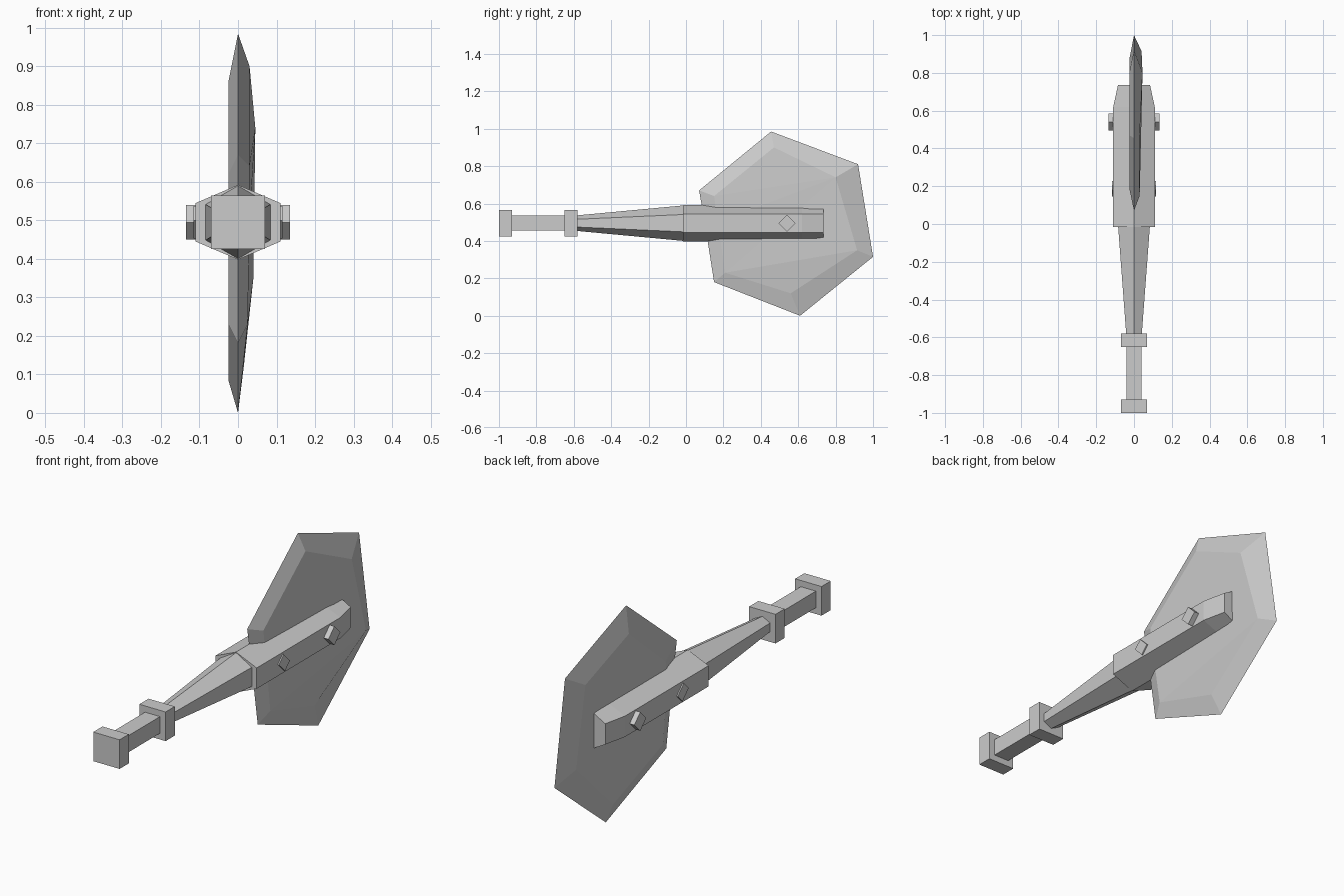
import bpy, bmesh
from math import radians
from mathutils import Matrix

cube = bpy.data.objects.get("Cube")
if cube:
    bpy.data.objects.remove(cube, do_unlink=True)

GREY = (0.6, 0.6, 0.6, 1)
MID = 0.495  # height of the handle axis

metal = bpy.data.materials.new("plain grey")
metal.use_nodes = True
metal.diffuse_color = GREY
metal.node_tree.nodes["Principled BSDF"].inputs["Base Color"].default_value = GREY


def finish(name, bm):
    bmesh.ops.recalc_face_normals(bm, faces=bm.faces)
    mesh = bpy.data.meshes.new(name)
    bm.to_mesh(mesh)
    bm.free()
    mesh.materials.append(metal)
    obj = bpy.data.objects.new(name, mesh)
    bpy.context.collection.objects.link(obj)
    return obj


def box(name, size, centre, turn=0):
    bm = bmesh.new()
    matrix = (Matrix.Translation(centre) @ Matrix.Rotation(radians(turn), 4, 'X')
              @ Matrix.Diagonal((*size, 1)))
    bmesh.ops.create_cube(bm, size=1, matrix=matrix)
    return finish(name, bm)


def loft(name, sections):
    """Hexagonal bar; each section is y, half width, side half height, ridge half height."""
    bm = bmesh.new()
    rings = []
    for y, w, s, r in sections:
        points = [(0, r), (w, s), (w, -s), (0, -r), (-w, -s), (-w, s)]
        rings.append([bm.verts.new((x, y, MID + z)) for x, z in points])
    for a, b in zip(rings, rings[1:]):
        for i in range(6):
            j = (i + 1) % 6
            bm.faces.new((a[i], a[j], b[j], b[i]))
    bm.faces.new(rings[0])
    bm.faces.new(rings[-1])
    return finish(name, bm)


# Handle: square grip between two collars, then a flaring neck
box("pommel", (0.14, 0.07, 0.14), (0, -0.965, MID))
box("grip", (0.08, 0.30, 0.08), (0, -0.79, MID))
box("collar", (0.14, 0.07, 0.14), (0, -0.615, MID))
loft("neck", [(-0.60, 0.04, 0.02, 0.04), (0.0, 0.085, 0.047, 0.096)])

# Head clamp with a chamfered far end
loft("head_clamp", [(-0.015, 0.11, 0.05, 0.097), (0.62, 0.11, 0.05, 0.097),
                    (0.735, 0.085, 0.05, 0.097)])

# Diamond studs on both sides
for side, x in (("left", 1), ("right", -1)):
    box("front_stud_" + side, (0.06, 0.052, 0.066), (x * 0.086, 0.187, MID), 45)
    box("rear_stud_" + side, (0.06, 0.064, 0.064), (x * 0.105, 0.54, MID), 45)

# Blade: sharp rim, flat right face and a slightly bulging left face
rim = [(0.07, 0.67), (0.455, 0.985), (0.92, 0.81), (1.0, 0.315),
       (0.61, 0.0), (0.15, 0.18), (0.10, 0.50)]
flat = [(0.19, 0.62), (0.47, 0.86), (0.80, 0.74), (0.87, 0.36),
        (0.59, 0.085), (0.21, 0.23), (0.18, 0.50)]
bulge = [(0.03, 0.15, 0.64), (0.03, 0.47, 0.90), (0.045, 0.80, 0.74), (0.04, 0.915, 0.35),
         (0.015, 0.56, 0.12), (0.025, 0.21, 0.23), (0.03, 0.17, 0.50)]
bm = bmesh.new()
edge = [bm.verts.new((0, y, z)) for y, z in rim]
right = [bm.verts.new((-0.025, y, z)) for y, z in flat]
left = [bm.verts.new(p) for p in bulge]
for inner in (right, left):
    for i in range(7):
        j = (i + 1) % 7
        bm.faces.new((edge[i], edge[j], inner[j], inner[i]))
bm.faces.new(right)
for tri in ((3, 4, 5), (2, 3, 5), (2, 5, 6), (2, 6, 0), (2, 0, 1)):
    bm.faces.new([left[i] for i in tri])
finish("blade", bm)
